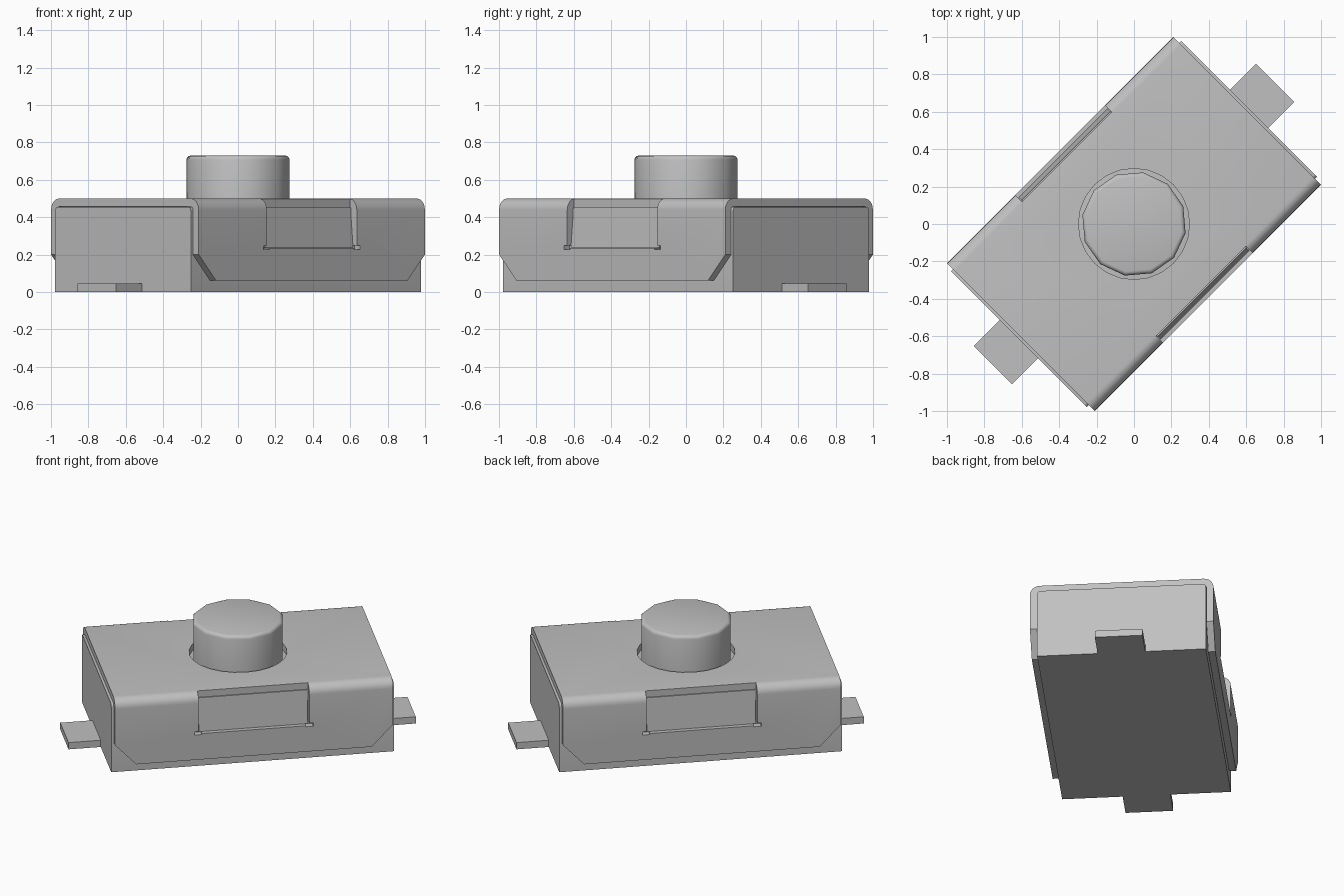
import bpy, bmesh, math
from mathutils import Matrix

if "Cube" in bpy.data.objects:
    bpy.data.objects.remove(bpy.data.objects["Cube"])

# Single flat grey
grey = bpy.data.materials.new("light_grey")
grey.use_nodes = True
COLOUR = (0.53, 0.53, 0.53, 1)
grey.diffuse_color = COLOUR
grey.node_tree.nodes["Principled BSDF"].inputs["Base Color"].default_value = COLOUR

TURN = Matrix.Rotation(math.radians(45), 4, "Z")   # whole part sits diagonally
AXES = {"x": lambda a, b, t: (t, a, b), "y": lambda a, b, t: (a, t, b), "z": lambda a, b, t: (a, b, t)}


def prism(name, outline, axis, start, end):
    """Extrude a closed 2D outline along one local axis."""
    bm = bmesh.new()
    low, high = [[bm.verts.new(AXES[axis](a, b, t)) for a, b in outline] for t in (start, end)]
    bm.faces.new(low)
    bm.faces.new(high)
    for i in range(len(low)):
        j = (i + 1) % len(low)
        bm.faces.new((low[i], low[j], high[j], high[i]))
    bmesh.ops.recalc_face_normals(bm, faces=bm.faces)
    mesh = bpy.data.meshes.new(name)
    bm.to_mesh(mesh)
    bm.free()
    mesh.materials.append(grey)
    ob = bpy.data.objects.new(name, mesh)
    bpy.context.collection.objects.link(ob)
    return ob


def box(name, x0, x1, y0, y1, z0, z1):
    return prism(name, [(x0, y0), (x1, y0), (x1, y1), (x0, y1)], "z", z0, z1)


def circle(radius, sides, offset=0.0):
    return [(radius * math.cos(offset + math.tau * i / sides),
             radius * math.sin(offset + math.tau * i / sides)) for i in range(sides)]


def arch(half, top, bottom, radius, steps=6):
    """Points of an upside-down U, from right foot to left foot."""
    right = [(half, bottom)]
    for i in range(steps + 1):
        a = math.pi / 2 * i / steps
        right.append((half - radius + radius * math.cos(a), top - radius + radius * math.sin(a)))
    return right + [(-y, z) for y, z in reversed(right)]


def cut(ob, cutters):
    for c in cutters:
        c.hide_render = True
        m = ob.modifiers.new("cut", "BOOLEAN")
        m.object, m.operation, m.solver = c, "DIFFERENCE", "EXACT"
    bpy.context.view_layer.update()
    ob_eval = ob.evaluated_get(bpy.context.evaluated_depsgraph_get())
    mesh = bpy.data.meshes.new_from_object(ob_eval)
    ob.modifiers.clear()
    ob.data = mesh
    for c in cutters:
        bpy.data.objects.remove(c)


def smooth(ob, degrees):
    bpy.ops.object.select_all(action="DESELECT")
    ob.select_set(True)
    bpy.context.view_layer.objects.active = ob
    bpy.ops.object.shade_smooth_by_angle(angle=math.radians(degrees))


# Housing block
body = prism("housing", arch(0.513, 0.455, 0.0, 0.02, 3), "x", -0.87, 0.87)

# Folded cover with rounded shoulders
L, W, T = 0.855, 0.558, 0.043
profile = arch(W, 0.5, 0.062, 0.06) + arch(W - T, 0.5 - T, 0.062, 0.02)[::-1]
cover = prism("cover", profile, "x", -L, L)
cutters = [prism("button_hole_cutter", circle(0.297, 24), "z", 0.4, 0.6)]
for s in (-1, 1):
    # Side window through the shoulder, with small relief notches below
    cutters.append(box("window_cutter", -0.34, 0.34, *sorted((s * 0.508, s * 0.7)), 0.235, 0.6))
    for e in (-1, 1):
        cutters.append(box("notch_cutter", *sorted((e * 0.32, e * 0.365)),
                           *sorted((s * 0.48, s * 0.7)), 0.228, 0.25))
        # Chamfered lower corner
        cutters.append(prism("corner_cutter",
                             [(e * (L + 0.1), 0.2), (e * L, 0.2), (e * (L - 0.13), 0.062),
                              (e * (L - 0.13), 0.0), (e * (L + 0.1), 0.0)],
                             "y", *sorted((s * 0.4, s * 0.7))))
cut(cover, cutters)

parts = [body, cover]

# Sloping latches in the side windows, and end terminals
for s, side in ((1, "back"), (-1, "front")):
    slope = [(s * 0.48, 0.455), (s * 0.515, 0.455), (s * 0.535, 0.238), (s * 0.48, 0.238)]
    parts.append(prism(side + "_latch", slope, "x", -0.335, 0.335))
for s, side in ((1, "left"), (-1, "right")):
    parts.append(box(side + "_terminal", *sorted((s * 0.8, s * 1.068)), -0.145, 0.145, 0.0, 0.045))

# Push button with a softened rim
button = prism("push_button", circle(0.28, 12, math.radians(-30 + 5)), "z", 0.44, 0.73)
bm = bmesh.new()
bm.from_mesh(button.data)
rim = [e for e in bm.edges if all(v.co.z > 0.7 for v in e.verts)]
bmesh.ops.bevel(bm, geom=rim, offset=0.022, segments=3, profile=0.5, affect="EDGES")
bm.to_mesh(button.data)
bm.free()
parts.append(button)

for ob in parts:
    ob.data.transform(TURN)
    smooth(ob, 35)
